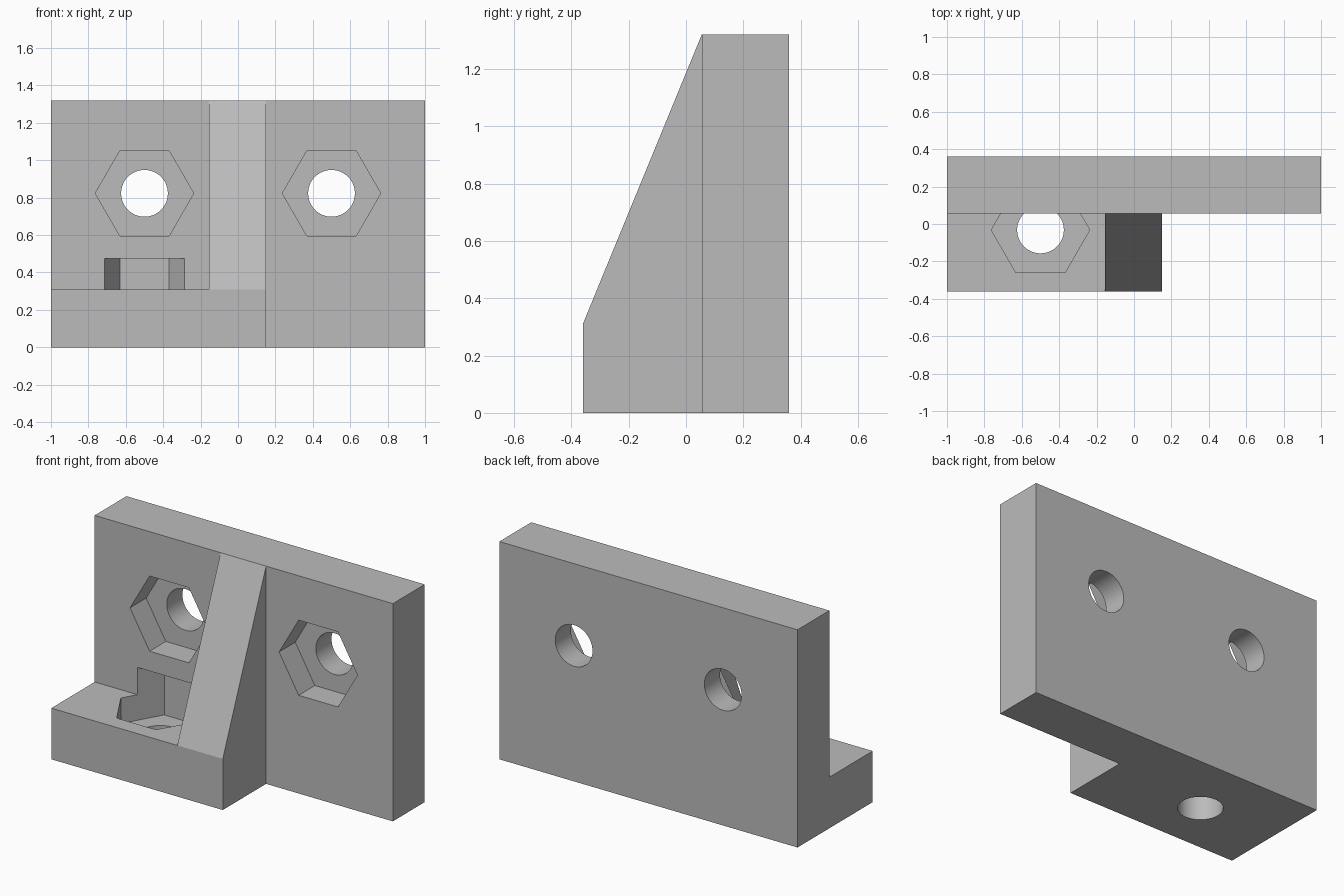
import bpy, math
from mathutils import Matrix, Vector

cube = bpy.data.objects.get("Cube")
if cube:
    bpy.data.objects.remove(cube, do_unlink=True)

grey = bpy.data.materials.new("plain grey")
grey.use_nodes = True
COLOR = (0.5, 0.5, 0.5, 1)
grey.diffuse_color = COLOR
grey.node_tree.nodes["Principled BSDF"].inputs["Base Color"].default_value = COLOR

BACK, FACE, FRONT = 0.36, 0.055, -0.36    # y of wall back, wall face, foot front
TOP, FOOT = 1.32, 0.31                    # heights
RIB_L, RIB_R = -0.155, 0.15               # x range of the rib
HEX_R, HOLE_R = 0.263, 0.125
NUT_DEPTH = 0.155


def prism(name, outline, depth, matrix):
    """Extrude a 2D outline along local z, then place it."""
    n = len(outline)
    verts = [matrix @ Vector((u, v, w)) for w in (0, depth) for u, v in outline]
    faces = [list(range(n))[::-1], list(range(n, 2 * n))]
    faces += [[i, (i + 1) % n, (i + 1) % n + n, i + n] for i in range(n)]
    mesh = bpy.data.meshes.new(name)
    mesh.from_pydata(verts, [], faces)
    mesh.materials.append(grey)
    obj = bpy.data.objects.new(name, mesh)
    bpy.context.collection.objects.link(obj)
    return obj


def side_profile(name, outline, x0, x1):
    """Prism with a (y, z) outline running along x."""
    axes = Matrix(((0, 0, 1, x0), (1, 0, 0, 0), (0, 1, 0, 0), (0, 0, 0, 1)))
    return prism(name, outline, x1 - x0, axes)


def ring(radius, sides):
    return [(radius * math.cos(math.tau * i / sides),
             radius * math.sin(math.tau * i / sides)) for i in range(sides)]


def bore(name, radius, sides, depth, matrix):
    return prism(name, ring(radius, sides), depth, matrix)


def combine(target, tool, operation):
    mod = target.modifiers.new(tool.name, 'BOOLEAN')
    mod.operation, mod.object, mod.solver = operation, tool, 'EXACT'
    bpy.context.view_layer.objects.active = target
    bpy.ops.object.modifier_apply(modifier=mod.name)
    bpy.data.objects.remove(tool, do_unlink=True)


# Wall, foot and sloping rib
bracket = side_profile("bracket", [(FACE, 0), (BACK, 0), (BACK, TOP), (FACE, TOP)], -1, 1)
foot = side_profile("foot", [(FRONT, 0), (0.2, 0), (0.2, FOOT), (FRONT, FOOT)], -1, 0)
rib = side_profile("rib", [(FRONT, 0), (0.2, 0), (0.2, TOP), (FACE, TOP), (FRONT, FOOT)],
                   RIB_L, RIB_R)
combine(foot, rib, 'UNION')
combine(bracket, foot, 'UNION')

# Wall bolt holes with hexagonal nut pockets
for x in (-0.5, 0.5):
    turn = Matrix.Rotation(math.radians(-90), 4, 'X')
    spot = lambda y: Matrix.Translation((x, y, 0.823)) @ turn
    pocket = bore("wall_nut_pocket", HEX_R, 6, NUT_DEPTH + 0.05, spot(FACE - 0.05))
    combine(bracket, pocket, 'DIFFERENCE')
    combine(bracket, bore("wall_hole", HOLE_R, 48, 0.5, spot(FACE)), 'DIFFERENCE')

# Foot bolt hole and its nut pocket, which also cuts into the wall
place = lambda z: Matrix.Translation((-0.5, -0.032, z))
combine(bracket, bore("foot_nut_pocket", HEX_R, 6, 0.475 - NUT_DEPTH, place(NUT_DEPTH)), 'DIFFERENCE')
combine(bracket, bore("foot_hole", HOLE_R, 48, 0.3, place(-0.1)), 'DIFFERENCE')

bpy.ops.object.select_all(action='DESELECT')
bracket.select_set(True)
bpy.context.view_layer.objects.active = bracket
bpy.ops.object.shade_smooth_by_angle(angle=math.radians(20))
